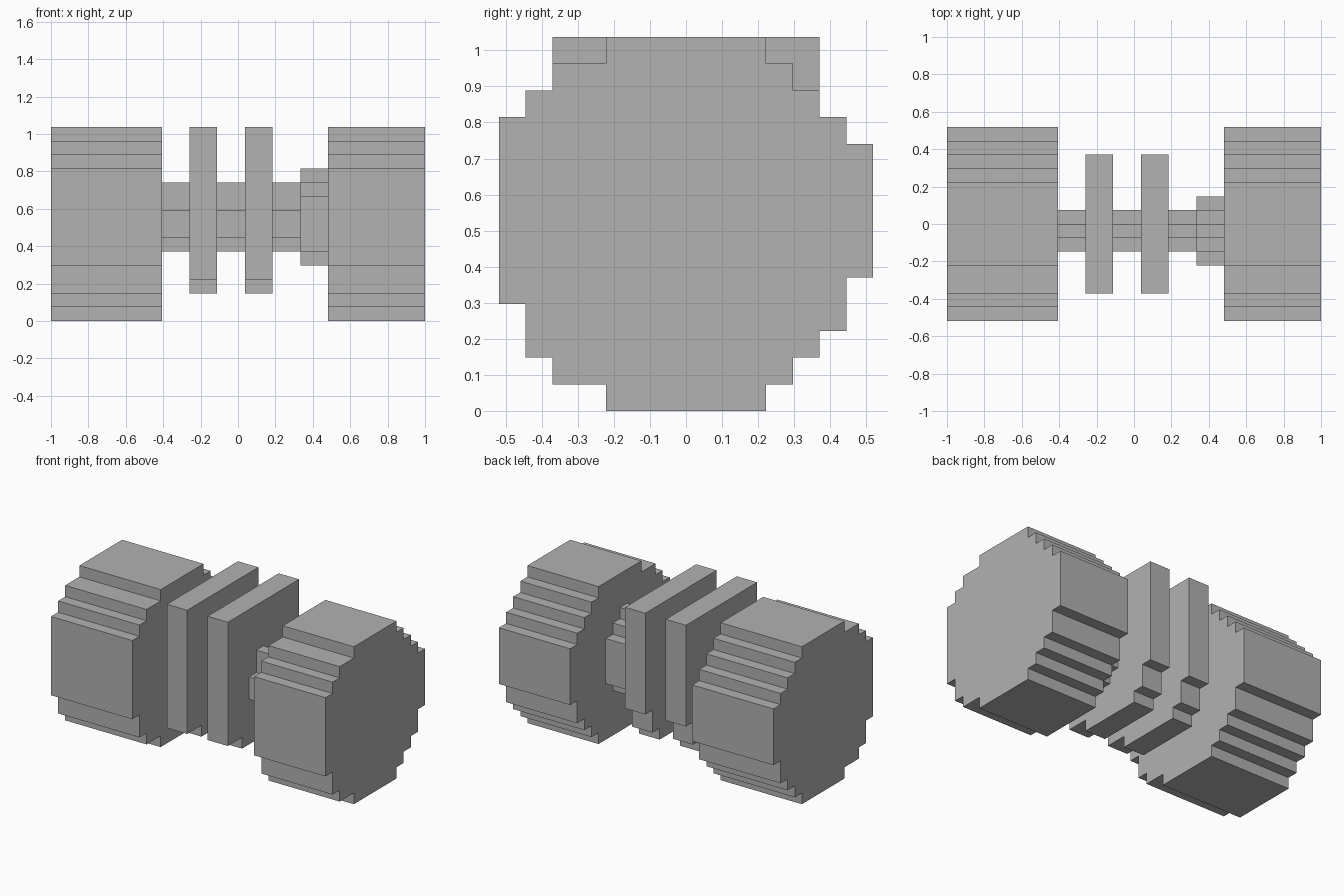
import bpy
import bmesh

if "Cube" in bpy.data.objects:
    bpy.data.objects.remove(bpy.data.objects["Cube"], do_unlink=True)

UNIT = 2 / 27  # one block of the stepped grid

grey = bpy.data.materials.new("plain_grey")
grey.use_nodes = True
colour = (0.445, 0.445, 0.445, 1)
grey.diffuse_color = colour
grey.node_tree.nodes["Principled BSDF"].inputs["Base Color"].default_value = colour


def stair(bottom, steps):
    """Stepped edge going up: each step is (depth, top height) in blocks."""
    points = []
    for depth, top in steps:
        points += [(depth, bottom), (depth, top)]
        bottom = top
    return points


def stepped_part(name, x_start, x_end, bottom, front, back):
    """Extrude a stepped side outline along x."""
    outline = stair(bottom, back) + stair(bottom, front)[::-1]
    bm = bmesh.new()
    face = bm.faces.new([bm.verts.new((x_start * UNIT - 1, y * UNIT, z * UNIT))
                         for y, z in outline])
    result = bmesh.ops.extrude_face_region(bm, geom=[face])
    moved = [v for v in result["geom"] if isinstance(v, bmesh.types.BMVert)]
    bmesh.ops.translate(bm, verts=moved, vec=((x_end - x_start) * UNIT, 0, 0))
    bmesh.ops.recalc_face_normals(bm, faces=bm.faces)
    mesh = bpy.data.meshes.new(name)
    bm.to_mesh(mesh)
    bm.free()
    mesh.materials.append(grey)
    obj = bpy.data.objects.new(name, mesh)
    bpy.context.collection.objects.link(obj)
    return obj


# Large end weights
weight_front = [(-3, 1), (-5, 2), (-6, 4), (-7, 11), (-6, 12), (-5, 13), (-3, 14)]
weight_back = [(3, 1), (4, 2), (5, 3), (6, 5), (7, 10), (6, 11), (5, 12), (4, 13), (3, 14)]
stepped_part("right_weight", 0, 8, 0, weight_front, weight_back)
stepped_part("left_weight", 20, 27, 0, weight_front, weight_back)

# Two thin plates around the bar
for name, x in (("right_plate", 10), ("left_plate", 14)):
    stepped_part(name, x, x + 2, 2, [(-3, 3), (-5, 14)], [(3, 3), (4, 5), (5, 14)])

# Central bar
stepped_part("bar", 8, 20, 5, [(-1, 6), (-2, 8), (-1, 10)], [(0, 6), (1, 9), (0, 10)])

# Collar against the left weight
stepped_part("collar", 18, 20, 4, [(-2, 5), (-3, 9), (-2, 10), (-1, 11)],
             [(1, 5), (2, 9), (1, 10), (0, 11)])
